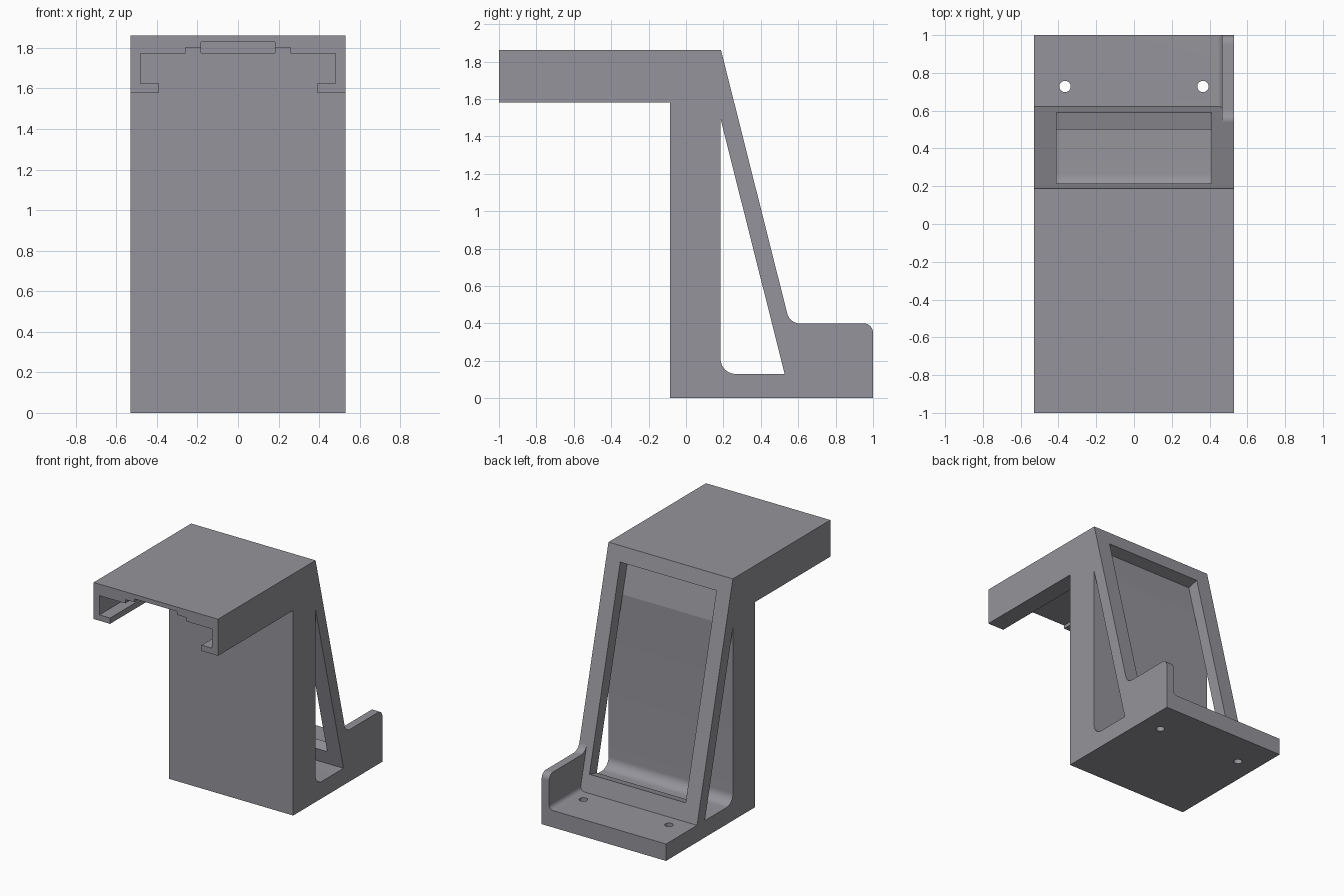
import bpy, bmesh, math
from mathutils import Vector

if "Cube" in bpy.data.objects:
    bpy.data.objects.remove(bpy.data.objects["Cube"])

W = 0.53                        # half width
SLOPE = 0.435 / 1.73            # run per unit of height on the brace


def brace_y(z):
    return 0.187 + (1.862 - z) * SLOPE


def rounded(prev, corner, nxt, r, n=10):
    """Points of an arc replacing a profile corner."""
    c = Vector(corner)
    a, b = (Vector(prev) - c).normalized(), (Vector(nxt) - c).normalized()
    half = a.angle(b) / 2
    centre = c + (a + b).normalized() * r / math.sin(half)
    p = c + a * r / math.tan(half) - centre
    q = c + b * r / math.tan(half) - centre
    turn = p.angle(q)
    return [tuple(centre + (p * math.sin(turn * (1 - i / n)) + q * math.sin(turn * i / n))
                  / math.sin(turn)) for i in range(n + 1)]


def prism(name, pts, axis, lo, hi):
    """Extrude a 2D profile along an axis."""
    place = {'x': lambda u, v, a: (a, u, v),
             'y': lambda u, v, a: (u, a, v),
             'z': lambda u, v, a: (u, v, a)}[axis]
    bm = bmesh.new()
    rings = [[bm.verts.new(place(u, v, a)) for u, v in pts] for a in (lo, hi)]
    n = len(pts)
    bm.faces.new(rings[0])
    bm.faces.new(rings[1][::-1])
    for i in range(n):
        j = (i + 1) % n
        bm.faces.new((rings[0][i], rings[1][i], rings[1][j], rings[0][j]))
    bmesh.ops.recalc_face_normals(bm, faces=bm.faces)
    me = bpy.data.meshes.new(name)
    bm.to_mesh(me)
    bm.free()
    me.materials.append(plastic)
    ob = bpy.data.objects.new(name, me)
    bpy.context.collection.objects.link(ob)
    return ob


def combine(target, tool, op):
    tool.hide_render = True
    mod = target.modifiers.new(tool.name, 'BOOLEAN')
    mod.operation, mod.object, mod.solver = op, tool, 'EXACT'
    bpy.context.view_layer.objects.active = target
    bpy.ops.object.modifier_apply(modifier=mod.name)
    bpy.data.objects.remove(tool)


plastic = bpy.data.materials.new('dark_grey_plastic')
plastic.diffuse_color = (0.30, 0.295, 0.325, 1)
plastic.use_nodes = True
plastic.node_tree.nodes["Principled BSDF"].inputs["Base Color"].default_value = plastic.diffuse_color

# Main bracket: arm, column, sloped brace and foot plate
bracket = prism('bracket', [(-1, 1.58), (-0.085, 1.58), (-0.085, 0), (1, 0), (1, 0.13),
                            (brace_y(0.13), 0.13), (0.187, 1.862), (-1, 1.862)], 'x', -W, W)

# Side stop wall with rounded top corner and fillet into the brace
stop = [(0.57, 0), (1, 0)]
stop += rounded((1, 0), (1, 0.40), (0.6, 0.40), 0.05)
stop += rounded((1, 0.40), (brace_y(0.40), 0.40), (brace_y(0.6), 0.6), 0.07)
stop += [(0.51, 0.44)]
combine(bracket, prism('stop_wall', stop, 'x', 0.467, W), 'UNION')

# Small fillet where the stop wall meets the foot
fillet = rounded((0.467, 0.3), (0.467, 0.13), (0.3, 0.13), 0.035)
fillet += [(fillet[-1][0], 0.1), (0.49, 0.1), (0.49, fillet[0][1])]
combine(bracket, prism('wall_fillet', fillet, 'y', 0.58, 1), 'UNION')

# Triangular opening right through the sides
gap = 0.095
z_top = 1.862 - (gap - 0.002) / SLOPE
tri = rounded((0.185, 1), (0.185, 0.13), (0.5, 0.13), 0.08)
tri += [(brace_y(0.13) - gap, 0.13), (0.185, z_top)]
combine(bracket, prism('side_opening', tri, 'x', -W - 0.1, W + 0.1), 'DIFFERENCE')

# Window cut square to the sloped brace
normal = Vector((1, SLOPE)).normalized()
top, low = Vector((0.215, 1.862 - 0.028 / SLOPE)), Vector((0.59, 1.862 - 0.403 / SLOPE))
depth = gap * normal.x + 0.0005
window = [tuple(p + normal * d) for p, d in
          ((top, -depth), (top, 0.08), (low, 0.08), (low, -depth))]
combine(bracket, prism('window', window, 'x', -0.41, 0.41), 'DIFFERENCE')

# Stepped channel under the arm with inward lips
half = [(0.39, 1.5), (0.39, 1.625), (0.48, 1.625), (0.48, 1.773),
        (0.26, 1.773), (0.26, 1.802), (0.182, 1.802), (0.182, 1.828)]
channel = half + [(-x, z) for x, z in reversed(half)]
combine(bracket, prism('channel', channel, 'y', -1.1, -0.085), 'DIFFERENCE')
slot = [(-0.182, 1.775), (0.182, 1.775), (0.182, 1.828), (-0.182, 1.828)]
combine(bracket, prism('centre_slot', slot, 'y', -0.15, -0.03), 'DIFFERENCE')

# Screw holes in the foot
for side in (-1, 1):
    ring = [(side * 0.365 + 0.03 * math.cos(t * math.tau / 32),
             0.728 + 0.03 * math.sin(t * math.tau / 32)) for t in range(32)]
    combine(bracket, prism('screw_hole', ring, 'z', -0.1, 0.3), 'DIFFERENCE')

bpy.ops.object.select_all(action='DESELECT')
bracket.select_set(True)
bpy.context.view_layer.objects.active = bracket
bpy.ops.object.shade_smooth_by_angle(angle=math.radians(12.5))
